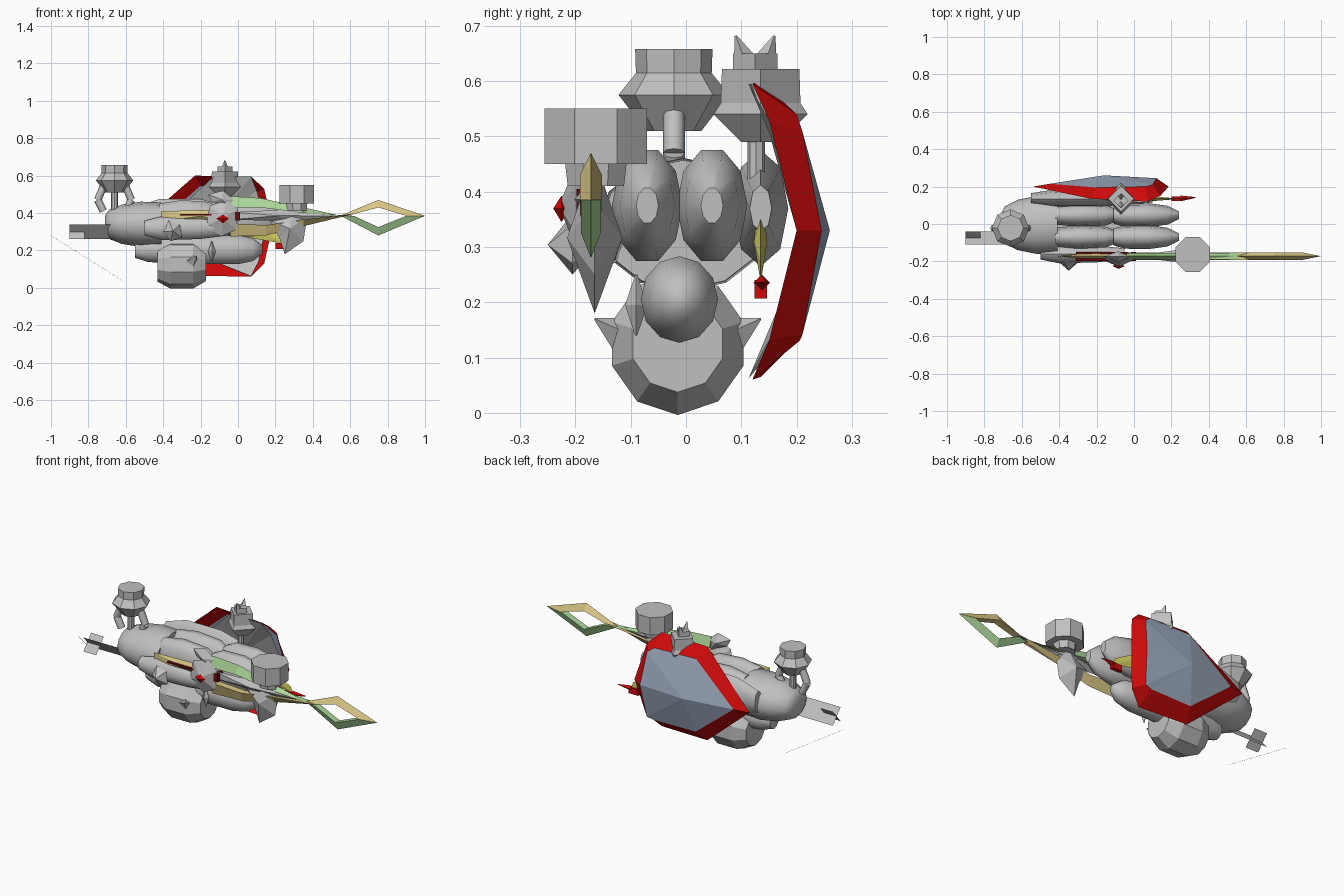
import bpy, bmesh, math
from mathutils import Vector

if "Cube" in bpy.data.objects:
    bpy.data.objects.remove(bpy.data.objects["Cube"])


def mat(name, col):
    m = bpy.data.materials.new(name)
    m.diffuse_color = (*col, 1)
    m.use_nodes = True
    m.node_tree.nodes["Principled BSDF"].inputs["Base Color"].default_value = m.diffuse_color
    return m


GRAY = mat("gray", (0.53, 0.53, 0.53))
RED = mat("red", (0.63, 0.003, 0.003))
BLUE = mat("steel blue", (0.35, 0.42, 0.54))
TAN = mat("tan", (0.70, 0.58, 0.24))
GREEN = mat("pale green", (0.42, 0.68, 0.32))
YELLOW = mat("yellow", (0.70, 0.68, 0.13))
MAROON = mat("maroon", (0.15, 0.003, 0.005))


def make(name, verts, faces, m, smooth=0):
    me = bpy.data.meshes.new(name)
    me.from_pydata([tuple(v) for v in verts], [], faces)
    bm = bmesh.new()
    bm.from_mesh(me)
    bmesh.ops.recalc_face_normals(bm, faces=bm.faces)
    bm.to_mesh(me)
    bm.free()
    me.materials.append(m)
    ob = bpy.data.objects.new(name, me)
    bpy.context.collection.objects.link(ob)
    if smooth:
        bpy.ops.object.select_all(action='DESELECT')
        ob.select_set(True)
        bpy.context.view_layer.objects.active = ob
        bpy.ops.object.shade_smooth_by_angle(angle=math.radians(smooth))
    return ob


def lathe(name, prof, at, m=GRAY, axis='x', n=8, sx=1, sy=1, turn=0.0, smooth=0):
    """prof: (position along axis, radius); sx, sy stretch the cross-section."""
    v, f = [], []
    for t, r in prof:
        for i in range(n):
            a = 2 * math.pi * (i + turn) / n
            c, s = r * sx * math.cos(a), r * sy * math.sin(a)
            p = (t, c, s) if axis == 'x' else (c, s, t)
            v.append(Vector(p) + Vector(at))
    k = len(prof)
    for j in range(k - 1):
        for i in range(n):
            i2 = (i + 1) % n
            f.append((j * n + i, j * n + i2, j * n + n + i2, j * n + n + i))
    f += [tuple(range(n)), tuple(range((k - 1) * n, k * n))]
    return make(name, v, f, m, smooth)


def rod(name, a, b, r1, r2, m=GRAY, n=8, smooth=0):
    a, b = Vector(a), Vector(b)
    q = (b - a).to_track_quat('Z', 'Y')
    v = [p + q @ Vector((r * math.cos(2 * math.pi * i / n), r * math.sin(2 * math.pi * i / n), 0))
         for p, r in ((a, r1), (b, r2)) for i in range(n)]
    f = [(i, (i + 1) % n, n + (i + 1) % n, n + i) for i in range(n)]
    return make(name, v, f + [tuple(range(n)), tuple(range(n, 2 * n))], m, smooth)


def box(name, lo, hi, m):
    v = [(x, y, z) for x in (lo[0], hi[0]) for y in (lo[1], hi[1]) for z in (lo[2], hi[2])]
    f = [(0, 1, 3, 2), (4, 5, 7, 6), (0, 1, 5, 4), (2, 3, 7, 6), (0, 2, 6, 4), (1, 3, 7, 5)]
    return make(name, v, f, m)


def plate(name, pts, y, t, m=GRAY):
    """Flat xz outline, ridged in the middle on both sides."""
    n = len(pts)
    cx, cz = sum(p[0] for p in pts) / n, sum(p[1] for p in pts) / n
    v = [(x, y, z) for x, z in pts] + [(cx, y - t, cz), (cx, y + t, cz)]
    f = [(i, (i + 1) % n, n + s) for i in range(n) for s in (0, 1)]
    return make(name, v, f, m)


def blade(name, edge, back, y, t, m):
    """Strip with a sharp edge line and a thick back line."""
    v = []
    for (x, z), (bx, bz) in zip(edge, back):
        v += [(x, y, z), (bx, y - t, bz), (bx, y + t, bz)]
    f = []
    for j in range(len(edge) - 1):
        for i in range(3):
            k = (i + 1) % 3
            f.append((3 * j + i, 3 * j + k, 3 * j + 3 + k, 3 * j + 3 + i))
    e = 3 * len(edge)
    return make(name, v, f + [(0, 1, 2), (e - 3, e - 2, e - 1)], m)


# torso
lathe("torso", [(-.71, .06), (-.69, .10), (-.62, .135), (-.52, .155), (-.41, .15)],
      (0, -.005, .34), n=12, sy=.78, smooth=50)

# legs, a thigh and a calf on each side
for side, y in (("left", .047), ("right", -.07)):
    lathe(side + "_thigh", [(-.42, .05), (-.3, .062), (-.15, .055), (-.1, .035)],
          (0, y, .375), n=10, sy=1.6, smooth=50)
    lathe(side + "_calf", [(-.11, .045), (-.05, .062), (.08, .064), (.18, .05), (.24, .02)],
          (0, y, .375), n=10, sy=1.65, smooth=50)

# arms
lathe("left_arm", [(-.55, .03), (-.42, .05), (-.2, .05), (-.08, .035), (.1, .02)],
      (0, .135, .37), sy=2.1, smooth=50)
lathe("right_arm", [(-.5, .03), (-.4, .05), (-.2, .045), (-.05, .03)],
      (0, -.16, .32), sy=1.3, smooth=50)

# helmet with face and horns
lathe("helmet", [(-.43, .09), (-.36, .125), (-.24, .125), (-.17, .085)],
      (0, -.015, .125), n=10, turn=.5, sy=1.03)
lathe("face", [(-.55, .04), (-.48, .06), (-.2, .07), (0, .07), (.08, .055), (.13, .02)],
      (0, -.012, .205), n=12, sy=1.12, smooth=60)
for s, name in ((-1, "right_horn"), (1, "left_horn")):
    rod(name, (-.25, -.015 + s * .1, .14), (-.22, -.015 + s * .15, .17), .035, .002, n=4)
lathe("cheek_spike", [(.14, .002), (.195, .02), (.25, .002)], (-.14, -.09, 0), axis='z', n=4)
plate("elbow_guard", [(-.4, .3), (-.36, .25), (-.3, .27), (-.31, .34), (-.37, .36)], -.205, .045)

# shield: red rim band, blue ridged plate, gray back that leaves part of the rim bare
outer = [(-.54, .20, .33), (-.23, .135, .6), (.07, .12, .595), (.14, .15, .53),
         (.185, .20, .33), (.14, .15, .13), (.07, .12, .06), (-.23, .135, .065)]
inner = [(-.45, .215, .33), (-.2, .195, .545), (.06, .2, .54), (.10, .21, .51),
         (.12, .245, .33), (.10, .21, .14), (.06, .205, .13), (-.2, .20, .13)]
back = [(-.42, .20, .33), (-.13, .125, .595), (.07, .113, .595), (.10, .155, .52),
        (.15, .205, .33), (.11, .155, .14), (.07, .113, .062), (-.1, .17, .13), (-.25, .17, .15)]


def fan(k):
    return [(i, (i + 1) % k, k) for i in range(k)]


n = len(outer)
make("shield_rim", outer + inner, [(i, (i + 1) % n, n + (i + 1) % n, n + i) for i in range(n)], RED)
make("shield_plate", inner + [(-.16, .26, .33)], fan(n), BLUE)
make("shield_back", back + [(-.14, .225, .33)], fan(len(back)), GRAY)

# bottle with a round bulb and side struts
B = (-.66, -.022, 0)
lathe("bottle_bulb", [(.51, .05), (.575, .1), (.625, .06)], B, axis='z', n=8)
lathe("bottle_cap", [(.6, .068), (.658, .07)], B, axis='z', n=8)
rod("bottle_neck", (-.66, -.022, .42), (-.66, -.022, .55), .018, .018)
for s in (-1, 1):
    rod("bottle_strut", (-.66 + s * .06, -.022, .54), (-.66 + s * .09, -.022, .47), .02, .02, smooth=50)
    rod("bottle_strut_foot", (-.66 + s * .09, -.022, .47), (-.66 + s * .06, -.022, .41), .02, .02, smooth=50)

# mace with a four-sided head and a notched crown
M = (-.07, .135, 0)
lathe("mace_head", [(.49, .035), (.54, .085), (.56, .072), (.622, .07)], M, axis='z', n=4)
lathe("mace_crown", [(.61, .04), (.65, .04)], (-.07, .125, 0), axis='z', n=4)
for s in (-1, 1):
    rod("crown_point", (-.07, .125 + s * .018, .635), (-.07, .125 + s * .035, .682), .022, .002, n=4)
rod("mace_handle", (-.07, .127, .35), (-.07, .127, .51), .016, .016)

# dagger with a red tip
plate("dagger", [(-.1, .42), (.1, .35), (.24, .27), (.25, .235), (.05, .27)], .135, .012, YELLOW)
box("dagger_tip", (.2, .124, .207), (.26, .146, .24), RED)
rod("dagger_point", (.25, .137, .235), (.33, .142, .237), .015, .002, RED, 4)

# two-coloured sword: the strips cross over before the hollow tip
Y = -.172
blade("sword_upper_strip", [(-.04, .49), (.12, .48), (.35, .43), (.55, .385), (.75, .28), (1, .385)],
      [(-.04, .43), (.12, .43), (.35, .40), (.62, .385), (.75, .325), (.9, .385)], Y, .018, GREEN)
blade("sword_lower_strip", [(-.04, .275), (.15, .28), (.35, .33), (.52, .375), (.75, .47), (1, .385)],
      [(-.04, .345), (.15, .335), (.35, .365), (.62, .395), (.75, .43), (.9, .385)], Y, .02, TAN)
plate("sword_grip", [(-.41, .41), (-.2, .415), (.0, .41), (.0, .35), (-.2, .36), (-.41, .355)], Y, .02, TAN)
box("grip_stripe", (-.31, Y - .026, .386), (-.03, Y + .022, .394), MAROON)
box("grip_end", (-.015, Y - .026, .36), (.01, Y + .022, .405), MAROON)
plate("sword_core", [(-.03, .405), (.3, .42), (.52, .385), (.3, .355), (-.03, .365)], Y, .03)

# cross spike and octagonal hammer
plate("cross_spike", [(.17, .36), (.22, .27), (.25, .18), (.35, .25), (.37, .38), (.3, .46)], -.165, .05)
lathe("hammer_collar", [(.41, .055), (.45, .06)], (.315, -.163, 0), axis='z', n=8, turn=.5)
lathe("hammer_head", [(.45, .1), (.55, .1)], (.315, -.163, 0), axis='z', n=8, turn=.5)

# hand with armour plates and a red gem
plate("hand", [(-.17, .33), (-.09, .275), (-.01, .31), (0, .42), (-.06, .47), (-.15, .44)], -.19, .04)
plate("hand_guard", [(-.14, .46), (-.16, .5), (-.08, .52), (-.02, .47), (-.03, .41)], -.175, .03)
plate("hand_gem", [(-.115, .37), (-.08, .393), (-.05, .37), (-.08, .345)], -.225, .015, RED)

# folded tail plates and thin trailing strand
make("tail_plate", [(-.9, -.11, .34), (-.62, -.11, .34), (-.62, -.04, .26), (-.9, -.04, .26)],
     [(0, 1, 2, 3)], GRAY)
make("tail_end", [(-.9, -.11, .26), (-.82, -.11, .26), (-.82, -.04, .34), (-.9, -.04, .34)],
     [(0, 1, 2, 3)], GRAY)
rod("strand", (-1, -.01, .28), (-.62, -.01, .04), .0005, .0005, n=3)
